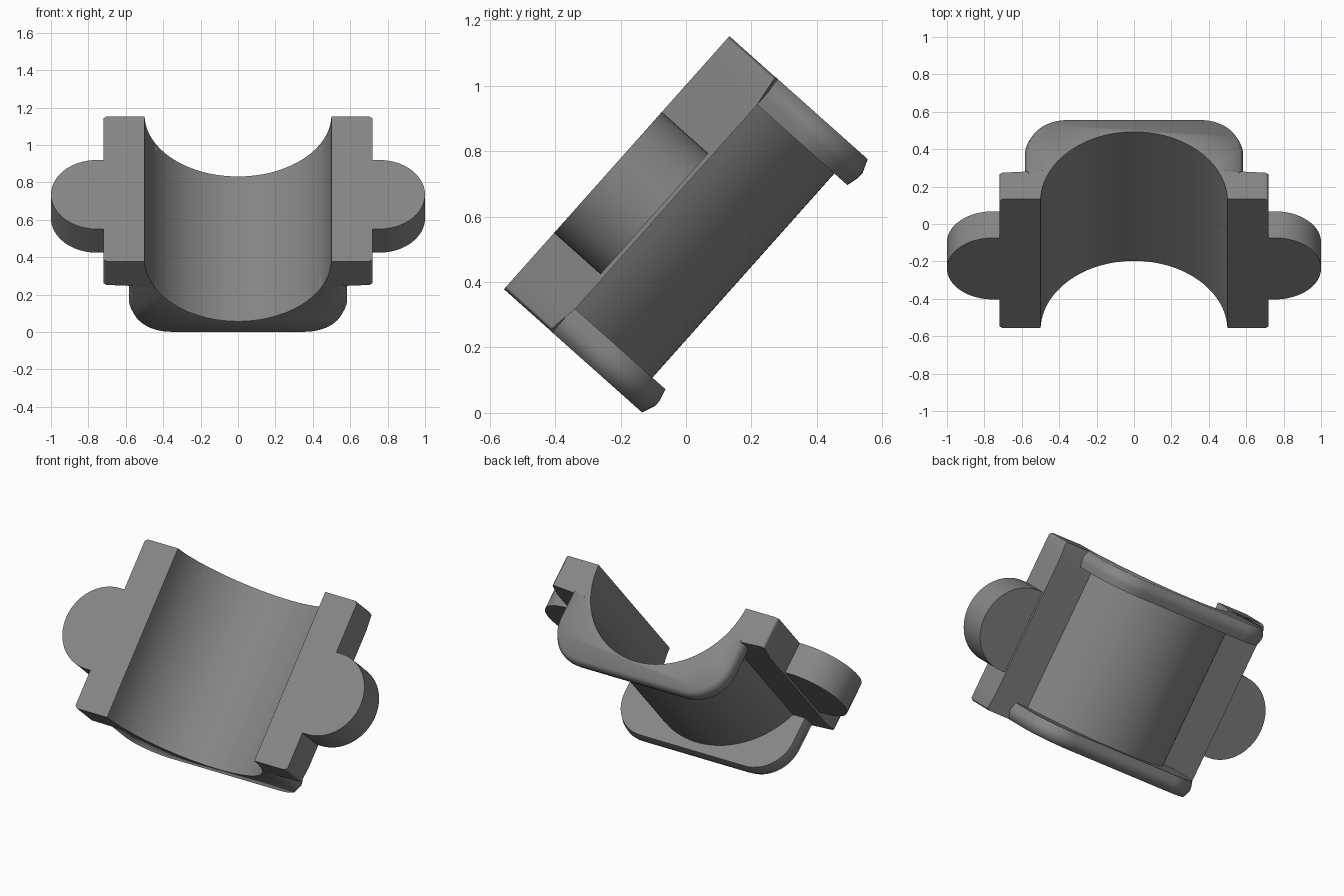
import bpy, bmesh, math

if "Cube" in bpy.data.objects:
    bpy.data.objects.remove(bpy.data.objects["Cube"])

TILT = math.radians(48.3)
ORIGIN = (0, -0.212, 0.765)
CW = 0.018            # bore centre sits slightly above the parting face

# dark grey finish
GREY = bpy.data.materials.new("dark_grey")
GREY.diffuse_color = (0.24, 0.24, 0.24, 1)
GREY.use_nodes = True
GREY.node_tree.nodes["Principled BSDF"].inputs["Base Color"].default_value = GREY.diffuse_color


def arc(cx, cz, r, a0, a1, n):
    return [(cx + r * math.cos(a0 + (a1 - a0) * i / n),
             cz + r * math.sin(a0 + (a1 - a0) * i / n)) for i in range(n + 1)]


def loft(name, rings, mirror=None, smooth=40, weighted=False):
    """Skin equal-length closed rings of 3D points, cap the ends, tilt into place."""
    bm = bmesh.new()
    vs = [[bm.verts.new(p) for p in ring] for ring in rings]
    n = len(vs[0])
    for a, b in zip(vs, vs[1:]):
        for i in range(n):
            j = (i + 1) % n
            bm.faces.new((a[i], a[j], b[j], b[i]))
    bm.faces.new(vs[0])
    bm.faces.new(vs[-1])
    bmesh.ops.recalc_face_normals(bm, faces=bm.faces)
    me = bpy.data.meshes.new(name)
    bm.to_mesh(me)
    bm.free()
    me.materials.append(GREY)
    ob = bpy.data.objects.new(name, me)
    bpy.context.collection.objects.link(ob)
    ob.location = ORIGIN
    ob.rotation_euler = (TILT, 0, 0)
    bpy.ops.object.select_all(action='DESELECT')
    ob.select_set(True)
    bpy.context.view_layer.objects.active = ob
    bpy.ops.object.shade_smooth_by_angle(angle=math.radians(smooth))
    if mirror is not None:
        m = ob.modifiers.new("mirror", 'MIRROR')
        m.use_axis = [k == mirror for k in range(3)]
        m.use_mirror_merge = False
    if weighted:
        ob.modifiers.new("flat_normals", 'WEIGHTED_NORMAL').keep_sharp = True
    return ob


def cradle(r, z):
    """Arc under the bore centre, left to right, ending at height z."""
    a = math.asin((CW - z) / r)
    return arc(0, CW, r, math.pi + a, 2 * math.pi - a, 48)


BORE = cradle(0.50, 0)


# half shell with the two side rails in one cross-section
def shell_section(y, xo, zb):
    outer = cradle(0.537, -0.203)[::-1]
    pts = BORE + [(xo, 0), (xo, zb)] + outer + [(-xo, zb), (-xo, 0)]
    return [(x, y, z) for x, z in pts]


loft("bearing_shell", [shell_section(*s) for s in
                       ((-0.518, 0.703, -0.19), (-0.505, 0.72, -0.19), (-0.418, 0.72, -0.203),
                        (0.418, 0.72, -0.203), (0.505, 0.72, -0.19), (0.518, 0.703, -0.19))],
     smooth=56, weighted=True)


# end flanges: rounded U plates with a slightly ridged rim
def flange_section(y, o):
    c, r, top = 0.358, 0.21 + o, -0.187
    right = arc(c, -c, r, 0, -math.pi / 2, 14)
    left = [(-x, z) for x, z in right[::-1]]
    outer = [(c + r, top)] + right + left + [(-c - r, top)]
    inner = [p for p in BORE if p[1] < top]
    return [(x, y, z) for x, z in inner + outer]


loft("end_flange", [flange_section(y, o) for y, o in
                    ((0.418, 0.004), (0.455, 0.014), (0.475, 0.015), (0.5185, -0.002))],
     mirror=1, smooth=72)

# rounded mounting ears on both sides
ear = [(0.72, -0.2875)] + arc(0.7525, -0.04, 0.2475, -math.pi / 2, math.pi / 2, 32) + [(0.72, 0.2075)]
loft("mounting_ear", [[(x, y, z) for x, y in ear] for z in (-0.19, 0)], mirror=0)
